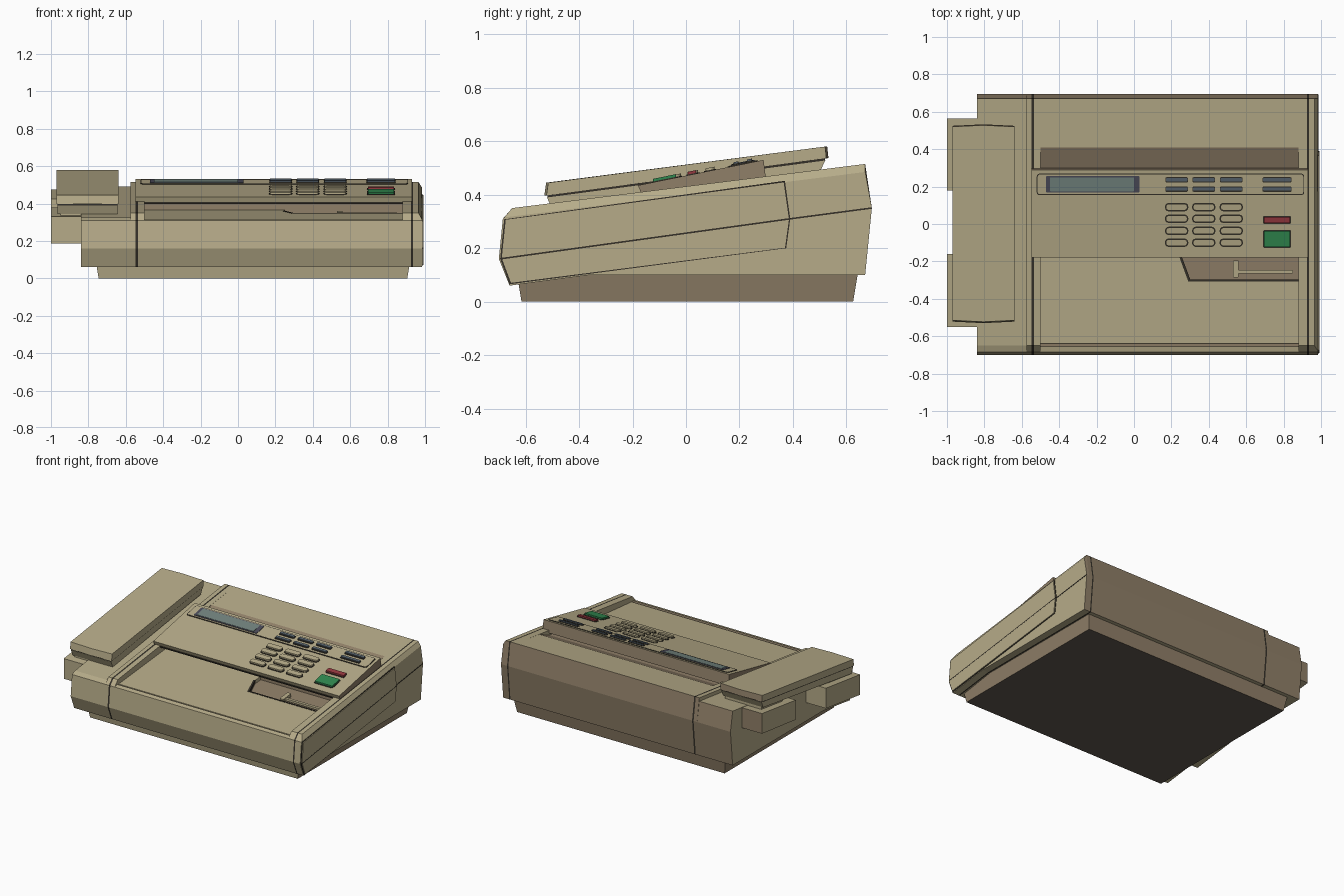
import bpy, bmesh, math

cube = bpy.data.objects.get("Cube")
if cube:
    bpy.data.objects.remove(cube, do_unlink=True)


def material(name, color):
    m = bpy.data.materials.new(name)
    m.use_nodes = True
    m.diffuse_color = (*color, 1)
    m.node_tree.nodes["Principled BSDF"].inputs["Base Color"].default_value = (*color, 1)
    return m


TAN = material("tan plastic", (0.47, 0.41, 0.25))
BROWN = material("brown plastic", (0.28, 0.215, 0.14))
DARK = material("dark groove", (0.035, 0.03, 0.022))
DEEP = material("deep brown underside", (0.12, 0.1, 0.08))
GREEN = material("green key", (0.03, 0.25, 0.08))
RED = material("red key", (0.3, 0.04, 0.05))
GLASS = material("grey teal glass", (0.17, 0.23, 0.21))
BEZEL = material("slate bezel", (0.07, 0.07, 0.1))
SLATE = material("blue grey key", (0.1, 0.13, 0.16))


def rings_to_object(name, rings, mats, rule=None):
    """Skin a list of equal-length point rings and cap both ends."""
    bm = bmesh.new()
    loops = [[bm.verts.new(p) for p in ring] for ring in rings]
    n = len(loops[0])
    for a, b in zip(loops, loops[1:]):
        for i in range(n):
            j = (i + 1) % n
            bm.faces.new((a[i], a[j], b[j], b[i]))
    bm.faces.new(loops[0])
    bm.faces.new(loops[-1])
    bmesh.ops.recalc_face_normals(bm, faces=bm.faces)
    bm.normal_update()
    if rule:
        for f in bm.faces:
            f.material_index = rule(f.normal, f.calc_center_median())
    mesh = bpy.data.meshes.new(name)
    bm.to_mesh(mesh)
    bm.free()
    for m in mats:
        mesh.materials.append(m)
    obj = bpy.data.objects.new(name, mesh)
    bpy.context.collection.objects.link(obj)
    return obj


def loft(name, sections, mats, rule=None):
    """Sections are (x, side profile of (y, z))."""
    return rings_to_object(name, [[(x, y, z) for y, z in prof] for x, prof in sections], mats, rule)


def slab(name, x0, x1, prof, mats, rule=None):
    return loft(name, [(x0, prof), (x1, prof)], mats, rule)


def plate(name, outline, height, lo, hi, mat):
    """Flat outline of (x, y) laid on a sloping surface."""
    return rings_to_object(name, [[(x, y, height(y) + h) for x, y in outline] for h in (lo, hi)], [mat])


def rounded(cx, cy, w, h, r):
    pts = []
    for k, (sx, sy) in enumerate(((1, 1), (-1, 1), (-1, -1), (1, -1))):
        for s in range(4):
            a = math.radians(90 * k + 30 * s)
            pts.append((cx + sx * (w / 2 - r) + r * math.cos(a),
                        cy + sy * (h / 2 - r) + r * math.sin(a)))
    return pts


def back_brown(n, c):
    return int(n.y > 0.9)


# Side profiles
FRONT = [(-0.66, 0.06), (-0.70, 0.16), (-0.685, 0.31)]
BACK = [(0.67, 0.515), (0.695, 0.35), (0.67, 0.10), (-0.36, 0.10)]
FULL = FRONT + [(-0.65, 0.35)] + BACK
LOW = FRONT + [(-0.65, 0.325), (0.67, 0.49)] + BACK[1:]
CENTER = FRONT + [(-0.655, 0.318), (-0.64, 0.285), (-0.10, 0.34), (-0.10, 0.415),
                  (0.29, 0.43), (0.41, 0.482)] + BACK

# Main housing: recessed centre, rails, grooves and cheeks
slab("center_housing", -0.50, 0.88, CENTER, [TAN, BROWN],
     lambda n, c: int(n.y > 0.9 or (abs(c.y) < 0.4 and n.z > -0.5 and abs(n.x) < 0.5)))
slab("left_rail", -0.535, -0.50, FULL, [TAN, BROWN], back_brown)
slab("right_rail", 0.88, 0.926, FULL, [TAN, BROWN], back_brown)
slab("left_groove", -0.547, -0.535, FULL, [DARK])
slab("right_groove", 0.926, 0.936, FULL, [DARK])
slab("left_ridge", -0.575, -0.547, FULL, [TAN, BROWN], back_brown)
slab("left_cheek", -0.84, -0.575, LOW, [TAN, BROWN], back_brown)
OUTER = FRONT + [(-0.68, 0.315), (0.67, 0.485)] + BACK[1:]
loft("right_cheek", [(0.936, FULL), (0.965, FULL), (0.984, OUTER)], [TAN, BROWN], back_brown)

# Raised plate on the right side, with dark outline and crease
SIDE = [(-0.66, 0.065), (-0.695, 0.16), (-0.68, 0.308), (0.37, 0.452), (0.39, 0.31), (0.375, 0.2)]
slab("side_plate_outline", 0.98, 0.987, SIDE, [DARK])
slab("side_plate", 0.98, 0.992,
     [(y * 0.99 - 0.001, 0.25 + (z - 0.25) * 0.97) for y, z in SIDE], [TAN])
slab("side_crease", 0.98, 0.9925, [(-0.69, 0.158), (-0.69, 0.164), (0.39, 0.313), (0.39, 0.307)], [DARK])
slab("side_crease_rear", 0.98, 0.986, [(0.39, 0.307), (0.39, 0.313), (0.693, 0.353), (0.693, 0.347)], [DARK])

# Base foot
rings_to_object("base", [
    [(-0.745 - e, -0.615 - e, z), (0.905 + e, -0.615 - e, z), (0.905 + e, 0.625 + e, z), (-0.745 - e, 0.625 + e, z)]
    for z, e in ((0, 0), (0.12, 0.02))], [BROWN, TAN, DEEP],
    lambda n, c: 2 if n.z < -0.9 else int(n.y < -0.9))


# Paper tray sheet with a cut-out corner and lever
def tray(y):
    return 0.315 + (y + 0.64) * 0.093


plate("tray_floor", [(-0.50, -0.64), (0.88, -0.64), (0.88, -0.30), (0.30, -0.30), (0.25, -0.165),
                     (0.25, -0.10), (-0.50, -0.10)], tray, -0.03, 0, TAN)
plate("notch_front_edge", [(0.29, -0.307), (0.88, -0.307), (0.88, -0.297), (0.295, -0.297)],
      tray, -0.02, 0.002, DARK)
plate("notch_side_edge", [(0.29, -0.307), (0.302, -0.30), (0.25, -0.16), (0.238, -0.165)],
      tray, -0.02, 0.002, DARK)
plate("lever_bar", rounded(0.70, -0.255, 0.30, 0.018, 0.004), tray, -0.015, 0.0, TAN)
plate("lever_cross", rounded(0.545, -0.24, 0.03, 0.09, 0.004), tray, -0.018, 0.004, TAN)

# Control panel
slab("control_panel", -0.547, 0.93, [(-0.165, 0.40), (-0.18, 0.435), (0.29, 0.53), (0.30, 0.45)],
     [TAN, BROWN], lambda n, c: int(n.z < 0.5 and n.y > -0.5))
slab("panel_front_seam", -0.547, 0.93, [(-0.17, 0.398), (-0.172, 0.408), (-0.12, 0.42), (-0.12, 0.40)], [DARK])


def panel(y):
    return 0.435 + (y + 0.18) * 0.202


def key(name, cx, cy, w, h, r, mat, rise):
    plate(name + "_outline", rounded(cx, cy, w, h, r), panel, -0.002, 0.003, DARK)
    plate(name, rounded(cx, cy, w - 0.01, h - 0.01, r - 0.004), panel, -0.002, rise, mat)


key("display_strip", 0.195, 0.212, 1.43, 0.115, 0.015, TAN, 0.004)
plate("screen_bezel", rounded(-0.22, 0.212, 0.50, 0.088, 0.006), panel, 0, 0.007, BEZEL)
plate("screen", rounded(-0.225, 0.212, 0.45, 0.074, 0.004), panel, 0, 0.009, GLASS)
for col, cx in enumerate((0.228, 0.373, 0.52)):
    for row, cy in enumerate((0.09, 0.028, -0.037, -0.10)):
        key(f"number_key_{row}_{col}", cx, cy, 0.125, 0.045, 0.02, TAN, 0.012)
for col, (cx, w) in enumerate(((0.228, 0.12), (0.373, 0.12), (0.52, 0.12), (0.765, 0.155))):
    for row, cy in enumerate((0.236, 0.186)):
        plate(f"function_key_base_{row}_{col}", rounded(cx, cy, w, 0.028, 0.006), panel, 0, 0.008, DARK)
        plate(f"function_key_{row}_{col}", rounded(cx, cy + 0.001, w - 0.006, 0.018, 0.005),
              panel, 0, 0.014, SLATE)
key("stop_key", 0.765, 0.022, 0.15, 0.042, 0.006, RED, 0.013)
key("start_key", 0.765, -0.08, 0.15, 0.095, 0.008, GREEN, 0.013)

# Handset cradle arms on the left
slab("front_cradle_arm", -1.0, -0.80, [(-0.55, 0.185), (-0.55, 0.33), (-0.16, 0.38), (-0.16, 0.235)], [TAN])
slab("rear_cradle_arm", -1.0, -0.80, [(0.18, 0.285), (0.18, 0.425), (0.565, 0.475), (0.565, 0.33)],
     [TAN, BROWN], back_brown)

# Handset: upper shell with bowed ends, seam and lower shell
TOP = [(-0.515, 0.445), (0.52, 0.58), (0.525, 0.537), (-0.522, 0.397)]
MID = [(y + math.copysign(0.008, y), z) for y, z in TOP]
loft("handset_top", [(-0.97, TOP), (-0.805, MID), (-0.64, TOP)], [TAN, BROWN], back_brown)
slab("handset_seam", -0.965, -0.645, [(-0.518, 0.39), (-0.518, 0.40), (0.52, 0.538), (0.52, 0.528)], [DARK])
slab("handset_bottom", -0.965, -0.645, [(-0.52, 0.39), (0.522, 0.53), (0.50, 0.485), (-0.50, 0.345)],
     [TAN, BROWN], back_brown)
for end, y in (("front", -0.38), ("rear", 0.38)):
    z = 0.413 + y * 0.134
    slab(f"handset_{end}_cup", -0.95, -0.66, [(y - 0.12, z - 0.05), (y - 0.12, z), (y + 0.12, z + 0.032),
                                             (y + 0.12, z - 0.018)], [TAN])
